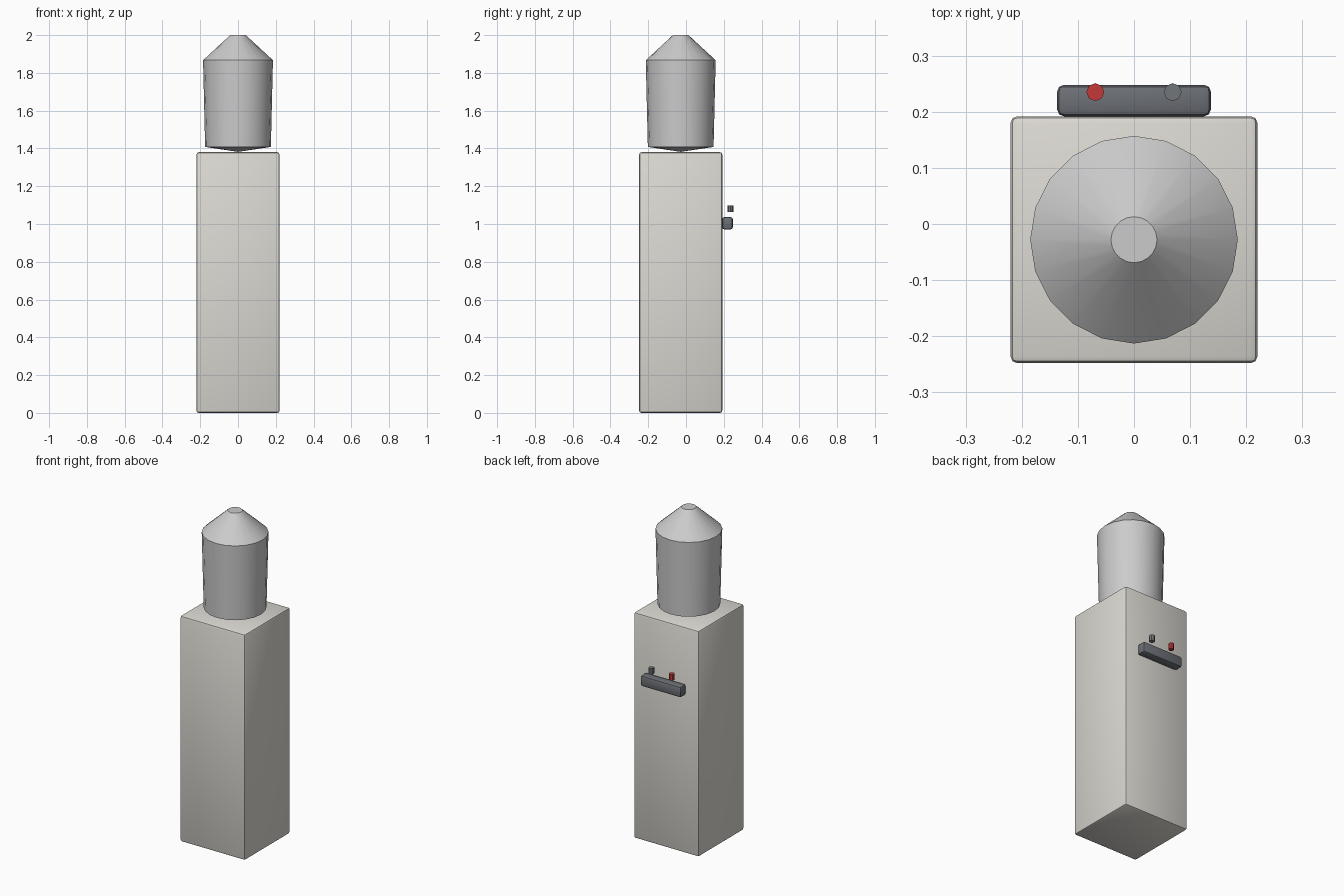
import bpy, bmesh, math

if "Cube" in bpy.data.objects:
    bpy.data.objects.remove(bpy.data.objects["Cube"])

CY = -0.028  # body and bottle centre line


def paint(ob, name, rgb):
    mat = bpy.data.materials.get(name) or bpy.data.materials.new(name)
    mat.diffuse_color = (*rgb, 1)
    mat.use_nodes = True
    mat.node_tree.nodes["Principled BSDF"].inputs["Base Color"].default_value = mat.diffuse_color
    ob.data.materials.append(mat)


def smooth(ob, angle):
    bpy.ops.object.select_all(action='DESELECT')
    ob.select_set(True)
    bpy.context.view_layer.objects.active = ob
    bpy.ops.object.shade_smooth_by_angle(angle=math.radians(angle))


def rounded_box(name, lo, hi, bevel):
    centre = [(a + b) / 2 for a, b in zip(lo, hi)]
    bpy.ops.mesh.primitive_cube_add(size=1, location=centre)
    ob = bpy.context.object
    ob.name = name
    ob.scale = [b - a for a, b in zip(lo, hi)]
    bpy.ops.object.transform_apply(location=False, rotation=False, scale=True)
    mod = ob.modifiers.new("Bevel", 'BEVEL')
    mod.width = bevel
    mod.segments = 2
    bpy.ops.object.modifier_apply(modifier=mod.name)
    smooth(ob, 35)
    return ob


def lathe(name, profile, sides, location):
    # profile of (radius, z); zero radius closes to a point
    bm = bmesh.new()
    rings = []
    for r, z in profile:
        n = sides if r > 0 else 1
        rings.append([bm.verts.new((r * math.cos(math.tau * i / sides),
                                    r * math.sin(math.tau * i / sides), z)) for i in range(n)])
    for a, b in zip(rings, rings[1:]):
        for i in range(sides):
            j = (i + 1) % sides
            if len(a) == 1:
                bm.faces.new((a[0], b[j], b[i]))
            else:
                bm.faces.new((a[i], a[j], b[j], b[i]))
    bm.faces.new(rings[-1])
    if len(rings[0]) > 1:
        bm.faces.new(rings[0][::-1])
    bmesh.ops.recalc_face_normals(bm, faces=bm.faces)
    me = bpy.data.meshes.new(name)
    bm.to_mesh(me)
    bm.free()
    ob = bpy.data.objects.new(name, me)
    ob.location = location
    bpy.context.collection.objects.link(ob)
    return ob


# Cabinet
body = rounded_box("cooler_body", (-0.22, CY - 0.22, 0), (0.22, CY + 0.22, 1.38), 0.012)
paint(body, "warm_grey", (0.72, 0.70, 0.65))

# Upturned bottle with a shallow cone underneath
bottle = lathe("water_bottle", [(0, 1.382), (0.174, 1.408), (0.185, 1.867), (0.041, 2.0)],
               20, (0, CY, 0))
smooth(bottle, 30)
paint(bottle, "pale_plastic", (0.80, 0.83, 0.82))

# Tap bar on the back face
bar = rounded_box("tap_bar", (-0.137, 0.192, 0.971), (0.137, 0.248, 1.037), 0.012)
paint(bar, "dark_grey", (0.15, 0.16, 0.18))

# Hot and cold push buttons
for name, x, mat, rgb in (("hot_button", -0.069, "red", (0.55, 0.04, 0.04)),
                          ("cold_button", 0.069, "mid_grey", (0.17, 0.18, 0.19))):
    button = lathe(name, [(0.016, 1.063), (0.016, 1.099)], 8, (x, 0.235, 0))
    paint(button, mat, rgb)
